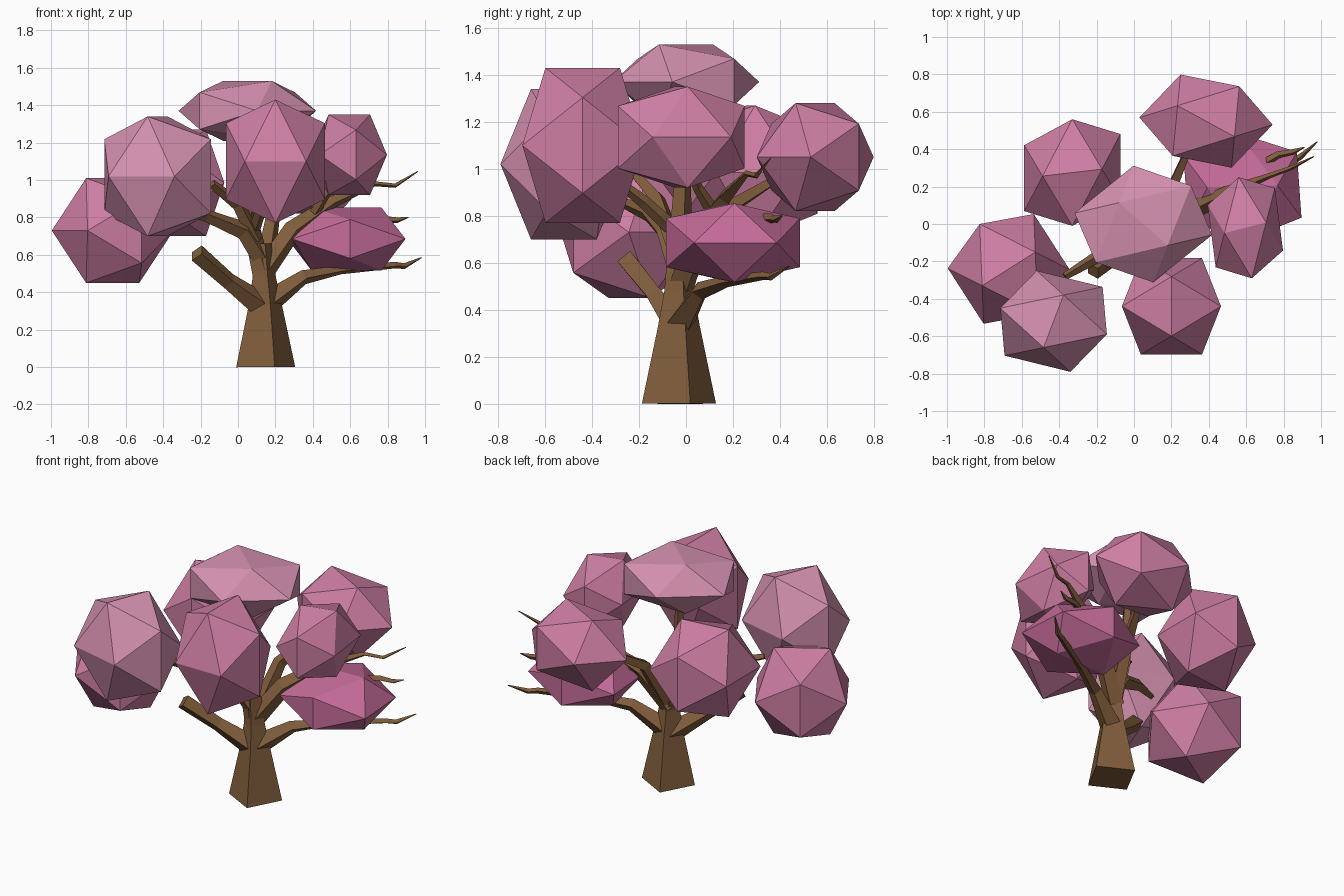
import bpy, bmesh, math
from mathutils import Vector

if "Cube" in bpy.data.objects:
    bpy.data.objects.remove(bpy.data.objects["Cube"])


def material(name, rgb):
    m = bpy.data.materials.new(name)
    m.diffuse_color = (*rgb, 1)
    m.use_nodes = True
    m.node_tree.nodes["Principled BSDF"].inputs["Base Color"].default_value = m.diffuse_color
    return m


def finish(bm, name, mat):
    bmesh.ops.recalc_face_normals(bm, faces=bm.faces[:])
    me = bpy.data.meshes.new(name)
    bm.to_mesh(me)
    bm.free()
    me.materials.append(mat)
    ob = bpy.data.objects.new(name, me)
    bpy.context.collection.objects.link(ob)
    return ob


def clump(name, centre, e1, e2, sz, mat):
    """Twenty-faced leaf clump spanned by two horizontal axes and a height."""
    c, k = Vector(centre), 0.618
    e1, e2, e3 = Vector((*e1, 0)), Vector((*e2, 0)), Vector((0, 0, sz))
    bm = bmesh.new()
    for s in (1, -1):
        for t in (k, -k):
            for p in (s * e1 + t * e2, s * e2 + t * e3, s * e3 + t * e1):
                bm.verts.new(c + p)
    bmesh.ops.convex_hull(bm, input=bm.verts[:])
    finish(bm, name, mat)


def limb(name, path, radii, mat, turn=17):
    """Tapered four-sided limb along a path."""
    pts = [Vector(p) for p in path]
    bm, rings = bmesh.new(), []
    for i, p in enumerate(pts):
        t = (pts[min(i + 1, len(pts) - 1)] - pts[max(i - 1, 0)]).normalized()
        u = t.cross(Vector((0, 1, 0))).normalized()
        v = t.cross(u)
        ring = []
        for j in range(4):
            a = math.radians(turn + 90 * j)
            ring.append(bm.verts.new(p + radii[i] * (u * math.cos(a) + v * math.sin(a))))
        rings.append(ring)
    for a, b in zip(rings, rings[1:]):
        for j in range(4):
            bm.faces.new((a[j], a[(j + 1) % 4], b[(j + 1) % 4], b[j]))
    bm.faces.new(rings[0])
    bm.faces.new(rings[-1])
    finish(bm, name, mat)


bark = material("bark", (0.22, 0.11, 0.045))
pink = material("pink", (0.62, 0.21, 0.37))
pale = material("pale_pink", (0.66, 0.28, 0.43))
deep = material("deep_pink", (0.56, 0.15, 0.32))

# Leaf clumps
clump("leaves_left_low", (-.67, -.24, .73), (.23, .145), (-.155, .24), .28, pink)
clump("leaves_left_front", (-.43, -.52, 1.02), (.086, .227), (-.285, .07), .32, pale)
clump("leaves_front", (.2, -.44, 1.10), (0, .257), (-.265, 0), .33, pink)
clump("leaves_top", (.05, 0, 1.37), (.21, -.185), (.255, .205), .16, pale)
clump("leaves_left_back", (-.33, .275, .985), (.257, .03), (0, .285), .285, pink)
clump("leaves_back", (.385, .55, 1.05), (.246, -.134), (.178, .186), .23, pink)
clump("leaves_right", (.595, -.02, 1.135), (.18, .045), (-.035, .27), .215, pink)
clump("leaves_right_low", (.58, .2, .685), (.303, .01), (-.02, .285), .168, deep)

# Trunk
limb("trunk", [(.148, -.03, 0), (.146, -.03, .33), (.14, -.03, .48), (.13, -.03, .66)],
     [.165, .093, .065, .05], bark)

# Main branches
limb("branch_left_low", [(.14, -.03, .32), (-.05, -.13, .46), (-.22, -.25, .61)],
     [.07, .045, .05], bark)
limb("branch_left_high", [(.13, -.03, .58), (.03, -.08, .73), (-.17, -.16, .81), (-.37, -.28, .86)],
     [.055, .05, .035, .02], bark)
limb("branch_left_up", [(.1, -.05, .68), (0, -.12, .87), (-.14, -.22, .98)],
     [.04, .035, .025], bark)
limb("branch_up", [(.13, -.03, .5), (.06, -.02, .8), (.05, 0, 1.27)],
     [.055, .045, .02], bark)
limb("branch_back", [(.14, -.02, .52), (.19, .16, .82), (.3, .42, .98)],
     [.055, .04, .02], bark)
limb("branch_right_low",
     [(.14, -.03, .33), (.35, .06, .48), (.55, .17, .52), (.84, .33, .545), (.89, .36, .54), (.98, .44, .585)],
     [.07, .04, .025, .018, .016, .003], bark)
limb("branch_right_high",
     [(.13, -.02, .5), (.29, .06, .73), (.5, .17, .88), (.73, .26, .98), (.84, .3, .97), (.96, .36, 1.045)],
     [.06, .055, .035, .014, .012, .003], bark)

# Thin side twigs
limb("twig_right_mid", [(.29, .06, .73), (.55, .24, .78), (.77, .37, .79), (.85, .385, .785), (.91, .41, .80)],
     [.04, .028, .02, .016, .003], bark)
limb("twig_right_up", [(.4, .12, .81), (.47, .05, .92), (.56, 0, 1.05)],
     [.03, .022, .012], bark)
limb("twig_front", [(.08, -.03, .72), (.13, -.18, .86), (.19, -.36, 1.0)],
     [.035, .028, .015], bark)
